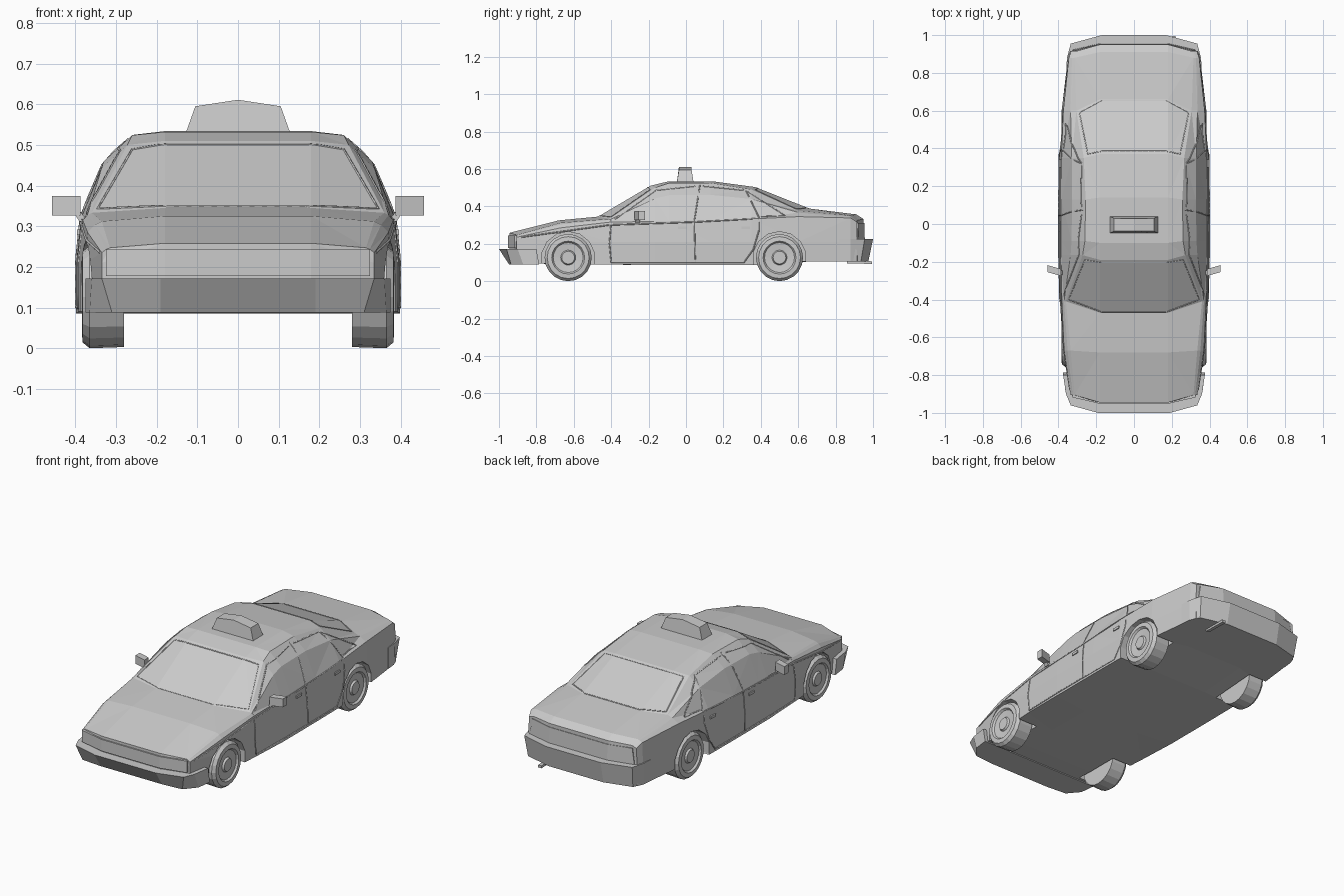
import bpy, bmesh, math
from mathutils import Vector
from mathutils.bvhtree import BVHTree

if "Cube" in bpy.data.objects:
    bpy.data.objects.remove(bpy.data.objects["Cube"])


def make(name, verts, faces):
    me = bpy.data.meshes.new(name)
    bm = bmesh.new()
    vs = [bm.verts.new(v) for v in verts]
    for f in faces:
        bm.faces.new([vs[i] for i in f])
    bmesh.ops.recalc_face_normals(bm, faces=bm.faces)
    bm.to_mesh(me)
    bm.free()
    ob = bpy.data.objects.new(name, me)
    bpy.context.collection.objects.link(ob)
    return ob


def bridge(a, b, n):
    return [(a * n + i, a * n + (i + 1) % n, b * n + (i + 1) % n, b * n + i) for i in range(n)]


def prism(name, bottom, top):
    """Solid between two outlines with the same number of points."""
    n = len(bottom)
    return make(name, bottom + top, bridge(0, 1, n) + [tuple(range(n)), tuple(range(n, 2 * n))])


def lathe_x(name, profile, y, z, sides, sign):
    """Spin (x, radius) points round a sideways axle."""
    verts = []
    for x, r in profile:
        for i in range(sides):
            a = 2 * math.pi * i / sides
            verts.append((sign * x, y + r * math.sin(a), z + r * math.cos(a)))
    faces = []
    for k in range(len(profile) - 1):
        faces += bridge(k, k + 1, sides)
    last = (len(profile) - 1) * sides
    faces += [tuple(range(sides)), tuple(range(last, last + sides))]
    return make(name, verts, faces)


def plan(half, z):
    """Symmetric outline from right-hand (x, y) points."""
    return [(x, y, z) for x, y in half] + [(-x, y, z) for x, y in reversed(half)]


# Body shell: y, centre shift, bottom z, side x, belt x, belt z, top x, top z, centre z
stations = [
    (-.905, -.040, .10, .335, .335, .235, .315, .247, .258),
    (-.67, -.01, .09, .375, .370, .285, .335, .312, .325),
    (-.41, -.06, .09, .392, .382, .315, .360, .333, .345),
    (-.165, -.025, .085, .398, .386, .320, .272, .500, .510),
    (-.09, -.01, .085, .398, .386, .322, .260, .524, .532),
    (.13, .01, .085, .398, .386, .326, .256, .525, .534),
    (.35, .02, .085, .396, .385, .332, .266, .490, .503),
    (.60, .06, .105, .383, .374, .345, .305, .377, .388),
    (.88, .03, .105, .350, .345, .338, .315, .350, .357),
    (.915, .035, .105, .338, .333, .315, .305, .325, .332),
]
verts, faces, N = [], [], 14
for y, dy, zb, xs, xb, zbelt, xt, zt, zc in stations:
    h = zt - zbelt
    half = [(.18, y + dy, zc), (xt, y, zt),
            (xb + (xt - xb) * .6 + h * .1, y, zbelt + h * .68),
            (xb, y, zbelt), (xs, y, .21), (xs, y, zb), (.18, y + dy, zb)]
    verts += half + [(-x, yy, z) for x, yy, z in reversed(half)]
for k in range(len(stations) - 1):
    faces += bridge(k, k + 1, N)
for b in (0, (len(stations) - 1) * N):
    faces += [tuple(range(b, b + 7)), tuple(range(b + 7, b + 14)), (b, b + 6, b + 7, b + 13)]
body = make("body_shell", verts, faces)
bm = bmesh.new()
bm.from_mesh(body.data)
bmesh.ops.triangulate(bm, faces=bm.faces)
bm.to_mesh(body.data)
tree = BVHTree.FromBMesh(bm)
bm.free()


# Panel gaps and window frames traced onto the shell
def seam(name, pts, view, r=.0035):
    path = []
    for (a, b), (c, d) in zip(pts, pts[1:]):
        n = max(2, int(math.hypot(c - a, d - b) / .03))
        for i in range(n + 1):
            u, v = a + (c - a) * i / n, b + (d - b) * i / n
            start, ray = ((1, u, v), (-1, 0, 0)) if view == "side" else ((u, v, 1), (0, 0, -1))
            hit = tree.ray_cast(Vector(start), Vector(ray))[0]
            if hit and (i or not path):
                path.append(hit)
    for s in ((1, -1) if view == "side" else (1,)):
        cu = bpy.data.curves.new(name, "CURVE")
        cu.dimensions, cu.bevel_depth, cu.bevel_resolution = "3D", r, 0
        sp = cu.splines.new("POLY")
        sp.points.add(len(path) - 1)
        for p, q in zip(sp.points, path):
            p.co = (s * q.x, q.y, q.z, 1)
        bpy.context.collection.objects.link(bpy.data.objects.new(name, cu))


seam("front_door_gap", [(-.40, .325), (-.41, .20), (-.40, .10), (.05, .10), (.045, .32), (.075, .515)], "side")
seam("rear_door_gap", [(.05, .10), (.31, .10), (.36, .17), (.39, .27), (.39, .34), (.32, .485)], "side")
seam("belt_line", [(-.88, .235), (-.41, .30), (.05, .316), (.39, .335)], "side")
seam("front_window_frame", [(-.38, .33), (-.16, .485), (.05, .507)], "side")
seam("rear_window_frame", [(.09, .507), (.31, .485)], "side")
seam("quarter_window_frame", [(.32, .485), (.53, .35), (.40, .345)], "side")
windscreen = [(.17, -.465), (.345, -.40), (.26, -.19), (.17, -.205)]
rear_glass = [(.17, .385), (.245, .37), (.29, .59), (.17, .655)]
for name, h in (("windscreen_frame", windscreen), ("rear_glass_frame", rear_glass)):
    loop = h + [(-x, y) for x, y in reversed(h)]
    seam(name, loop + loop[:1], "top", .003)

# Wheels and the arches cut for them
tyre = [(.28, .123), (.365, .126), (.382, .112), (.384, .088), (.374, .080),
        (.370, .040), (.380, .034), (.380, .015)]
for y, tag in ((-.63, "front"), (.50, "rear")):
    for s, side in ((1, "right"), (-1, "left")):
        lathe_x(f"{tag}_{side}_wheel", tyre, y, .126, 20, s)
        cutter = lathe_x("arch_cutter", [(.265, .143), (.6, .143)], y, .122, 14, s)
        cutter.hide_render = True
        cutter.hide_set(True)
        mod = body.modifiers.new("arch", "BOOLEAN")
        mod.operation, mod.solver, mod.object = "DIFFERENCE", "EXACT", cutter

# Bumpers, headlight band and tail light band
prism("front_bumper",
      plan([(.19, -.945), (.31, -.935), (.365, -.87), (.375, -.785)], .088),
      plan([(.19, -1.0), (.335, -.96), (.36, -.90), (.375, -.80)], .172))
prism("rear_bumper",
      plan([(.17, .975), (.325, .935), (.352, .88), (.358, .82)], .105),
      plan([(.17, 1.0), (.335, .955), (.355, .88), (.358, .82)], .225))
prism("headlight_band",
      plan([(.18, -.952), (.325, -.918), (.325, -.88)], .178),
      plan([(.18, -.952), (.325, -.918), (.325, -.88)], .243))
prism("tail_light_band",
      plan([(.18, .956), (.325, .922), (.325, .88)], .225),
      plan([(.18, .953), (.31, .920), (.31, .88)], .312))

# Roof sign with a peaked top
sign = [(-.13, .525), (.13, .525), (.105, .595), (0, .611), (-.105, .595)]


def sign_face(s):
    return [(x, s * (.045 if z < .55 else .034) - .004, z) for x, z in sign]


prism("roof_sign", sign_face(-1), sign_face(1))

# Door mirrors and handles
for s, side in ((1, "right"), (-1, "left")):
    def corners(x0, x1, y0, y1, z, skew=0):
        return [(s * x0, y0, z), (s * x1, y0 + skew, z), (s * x1, y1 + skew, z), (s * x0, y1, z)]
    prism(f"{side}_mirror", corners(.387, .457, -.275, -.238, .327, .02),
          corners(.387, .457, -.275, -.238, .374, .02))
    prism(f"{side}_mirror_stalk", corners(.37, .39, -.27, -.245, .312),
          corners(.387, .405, -.27, -.245, .335))
    for y in (-.02, .32):
        prism(f"{side}_door_handle", corners(.38, .396, y - .022, y + .022, .278),
              corners(.38, .396, y - .022, y + .022, .292))

# Exhaust tip under the tail
prism("exhaust_pipe",
      [(.20, .86, .095), (.22, .86, .095), (.22, .86, .112), (.20, .86, .112)],
      [(.20, .995, .092), (.22, .995, .092), (.22, .995, .106), (.20, .995, .106)])
